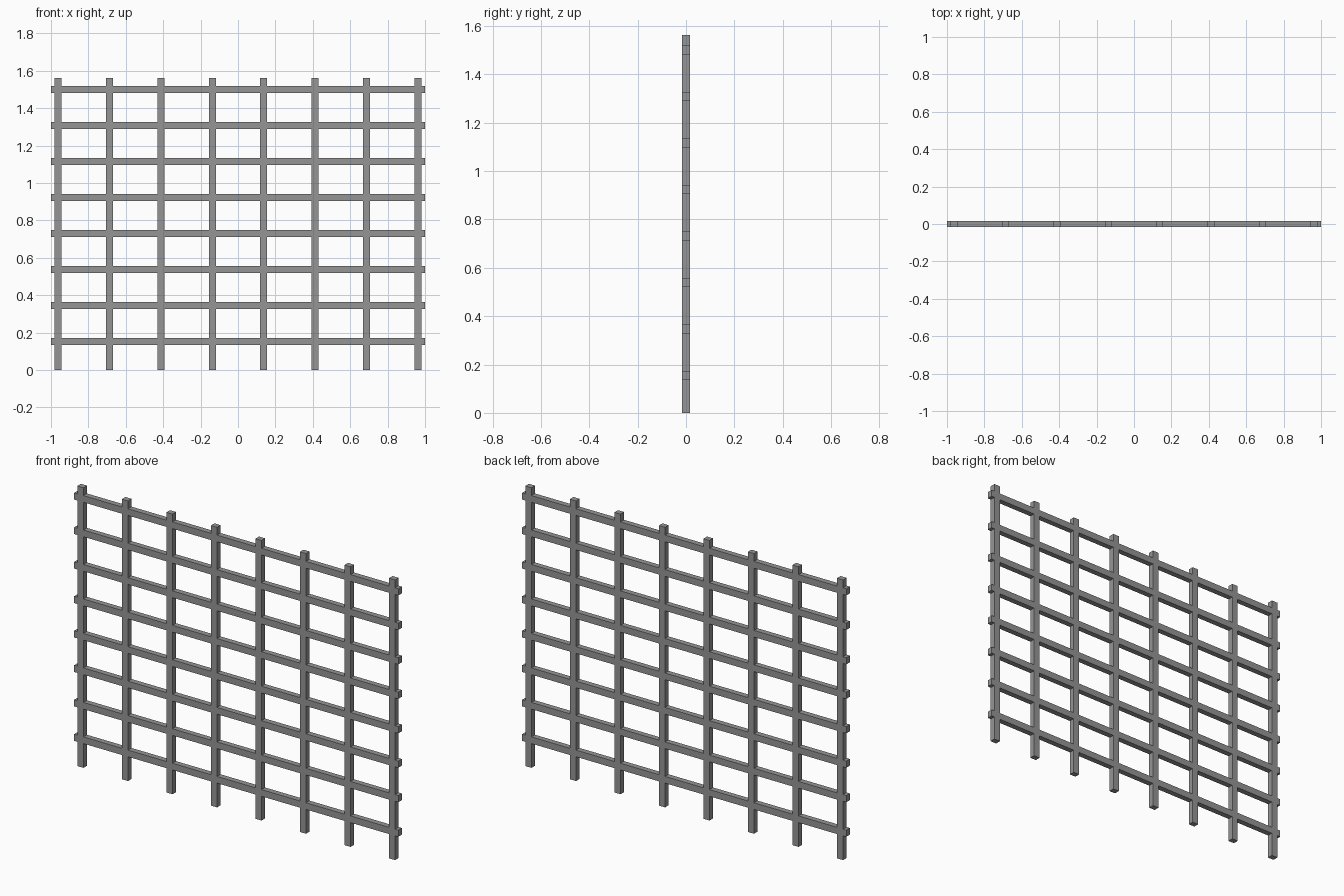
import bpy

if "Cube" in bpy.data.objects:
    bpy.data.objects.remove(bpy.data.objects["Cube"])

WIDTH, HEIGHT = 2.0, 1.5625
BAR, DEPTH = 0.0375, 0.0312
COUNT = 8

metal = bpy.data.materials.new("dark_metal")
metal.diffuse_color = (0.3, 0.3, 0.3, 1)
metal.use_nodes = True
metal.node_tree.nodes["Principled BSDF"].inputs["Base Color"].default_value = metal.diffuse_color


def box(name, center, size):
    bpy.ops.mesh.primitive_cube_add(size=1, location=center)
    ob = bpy.context.object
    ob.name = name
    ob.scale = size
    bpy.ops.object.transform_apply(location=False, rotation=False, scale=True)
    ob.data.materials.append(metal)
    return ob


for i in range(COUNT):
    t = i / (COUNT - 1)
    # upright standing on the ground
    x = -0.9615 + t * 2 * 0.9615
    box(f"vertical_bar_{i + 1}", (x, 0, HEIGHT / 2), (BAR, DEPTH, HEIGHT))
    # crossbar running the full width, flush with the uprights
    z = 0.154 + t * (1.5 - 0.154)
    box(f"horizontal_bar_{i + 1}", (0, 0, z), (WIDTH, DEPTH, BAR))
